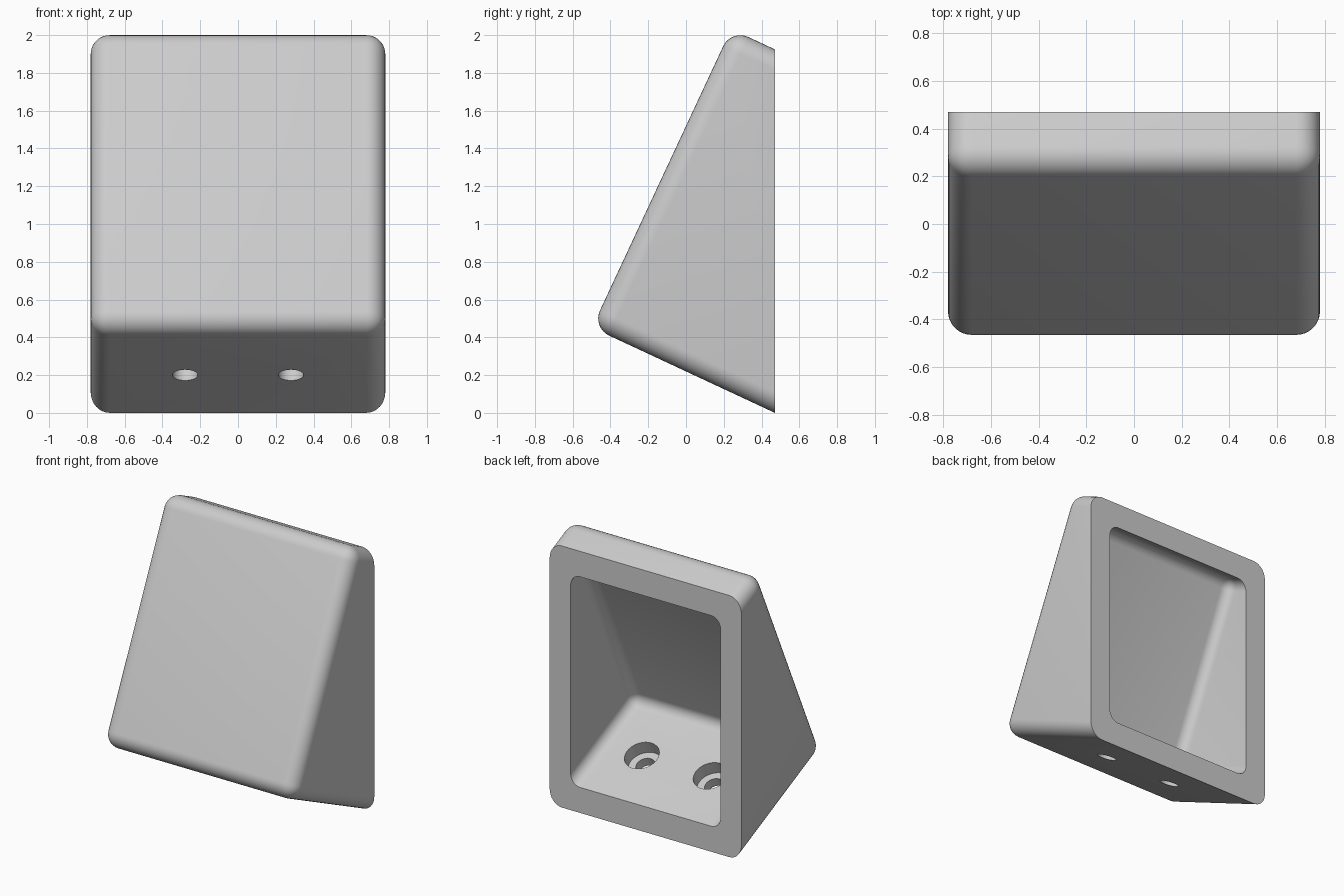
import bpy, bmesh, math
from mathutils import Matrix

cube = bpy.data.objects.get("Cube")
if cube:
    bpy.data.objects.remove(cube)

TILT = Matrix.Rotation(math.radians(-25), 4, "X")
BACK = 0.47             # vertical mounting plane
WALL = 0.17
HALF, FRONT, DEEP, LOW, HIGH = 0.78, -0.642, 1.0, 0.199, 1.943

grey = bpy.data.materials.new("light grey")
grey.use_nodes = True
grey.diffuse_color = (0.6, 0.6, 0.6, 1)
grey.node_tree.nodes["Principled BSDF"].inputs["Base Color"].default_value = (0.6, 0.6, 0.6, 1)


def make_object(name, bm):
    bmesh.ops.recalc_face_normals(bm, faces=bm.faces)
    mesh = bpy.data.meshes.new(name)
    bm.to_mesh(mesh)
    bm.free()
    mesh.materials.append(grey)
    obj = bpy.data.objects.new(name, mesh)
    bpy.context.collection.objects.link(obj)
    return obj


def rounded_box(inset, radius):
    """Tilted box with rounded edges, shrunk by the wall thickness."""
    lo = (-HALF + inset, FRONT + inset, LOW + inset)
    hi = (HALF - inset, DEEP, HIGH - inset)
    bm = bmesh.new()
    bmesh.ops.create_cube(bm, size=1)
    for v in bm.verts:
        v.co = [a if c < 0 else b for a, b, c in zip(lo, hi, v.co)]
    bmesh.ops.bevel(bm, geom=bm.edges[:], offset=radius, segments=8,
                    profile=0.5, affect="EDGES")
    bm.transform(TILT)
    return bm


def bore(name, x, radius, start, end):
    """Cylinder square to the tilted floor."""
    bm = bmesh.new()
    place = Matrix.Translation((x, -0.047, (start + end) / 2))
    bmesh.ops.create_cone(bm, cap_ends=True, segments=48, radius1=radius,
                          radius2=radius, depth=end - start, matrix=TILT @ place)
    return make_object(name, bm)


# Outer shell, sliced flat at the back
bm = rounded_box(0, 0.1)
cut = bmesh.ops.bisect_plane(bm, geom=bm.verts[:] + bm.edges[:] + bm.faces[:],
                             plane_co=(0, BACK, 0), plane_no=(0, 1, 0), clear_outer=True)
rim = [e for e in cut["geom_cut"] if isinstance(e, bmesh.types.BMEdge)]
bmesh.ops.edgeloop_fill(bm, edges=rim)
housing = make_object("wedge_housing", bm)

# Cavity and counterbored screw holes
cutters = [make_object("cavity_cutter", rounded_box(WALL, 0.075))]
for side, x in (("left", 0.28), ("right", -0.28)):
    cutters.append(bore(side + "_counterbore_cutter", x, 0.12, LOW + 0.07, LOW + 0.3))
    cutters.append(bore(side + "_screw_hole_cutter", x, 0.067, LOW - 0.1, LOW + 0.25))

bpy.context.view_layer.objects.active = housing
for cutter in cutters:
    cutter.hide_render = True
    mod = housing.modifiers.new(cutter.name, "BOOLEAN")
    mod.operation = "DIFFERENCE"
    mod.solver = "EXACT"
    mod.object = cutter
    bpy.ops.object.modifier_apply(modifier=mod.name)
    bpy.data.objects.remove(cutter)

# Smooth rounding with crisp rims
bpy.ops.object.select_all(action="DESELECT")
housing.select_set(True)
bpy.ops.object.shade_smooth_by_angle(angle=math.radians(30))
